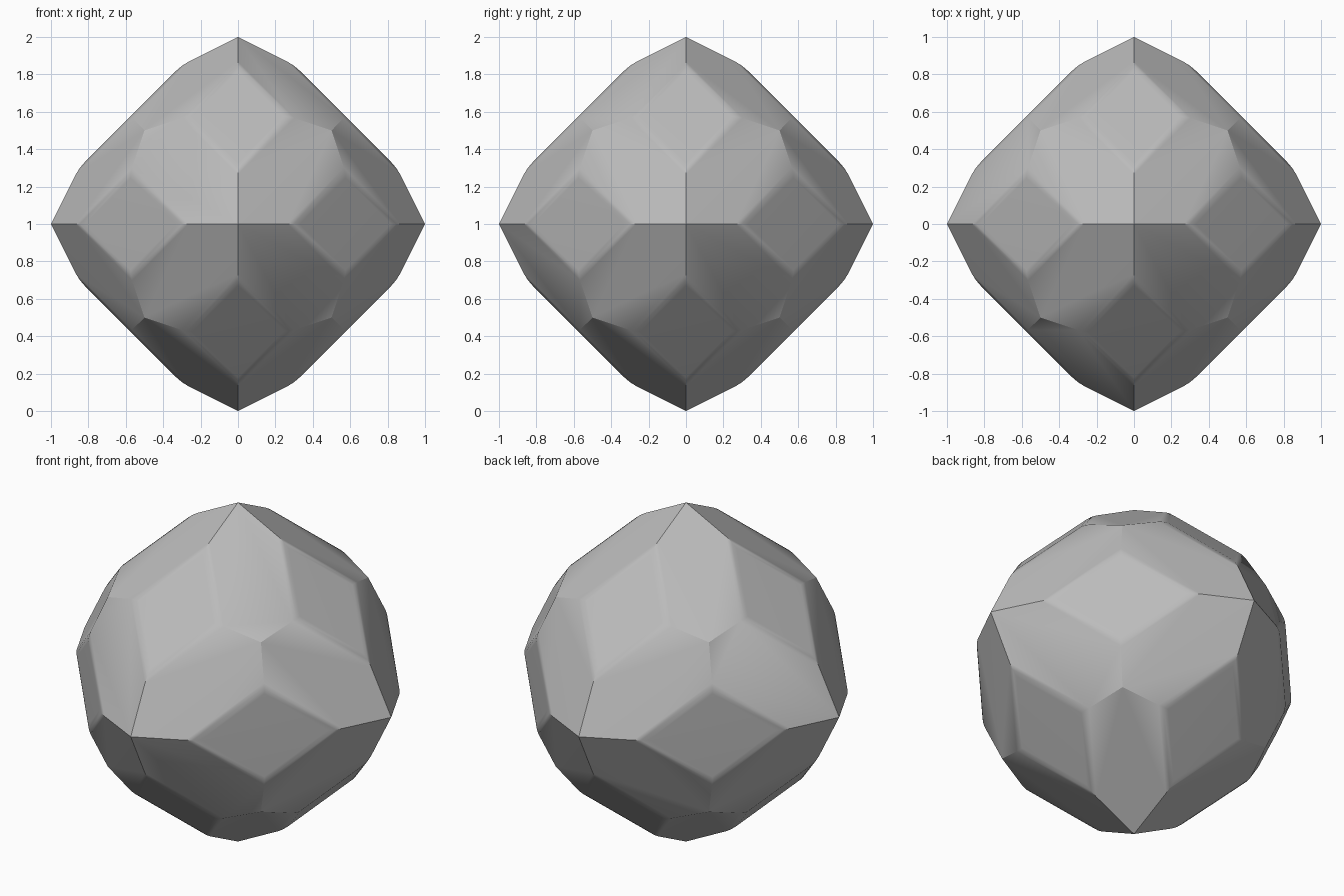
import bpy
import bmesh
import math
from mathutils import Vector

cube = bpy.data.objects.get("Cube")
if cube:
    bpy.data.objects.remove(cube, do_unlink=True)

RHOMB = 1.15                       # distance sum of the twelve rhombic cuts
NEAR, FAR = 2 - 1.5 * RHOMB, RHOMB / 2
CORNERS = [
    (0, 0, 1),                     # axis tips
    (0.5, 0.5, 0.5),               # three-fold corners
    (0, 2 - RHOMB - RHOMB + 0, 2 * RHOMB - 1 - 0.45 + 0),
    (NEAR, FAR, FAR),              # side corners of each rhombus
]
CORNERS[2] = (0, 2 * RHOMB - 2, 2 - RHOMB)  # long corners of each rhombus


def symmetric_points(corner):
    """All axis orders and sign flips of one corner."""
    points = set()
    for i in range(3):
        for j in range(3):
            if i == j:
                continue
            a, b, c = corner[i], corner[j], corner[3 - i - j]
            for sx in (-1, 1):
                for sy in (-1, 1):
                    for sz in (-1, 1):
                        points.add((a * sx, b * sy, c * sz))
    return points


# Crystal body: hull of the symmetric corners, with flat faces merged
bm = bmesh.new()
for corner in CORNERS:
    for point in symmetric_points(corner):
        bm.verts.new(Vector(point) + Vector((0, 0, 1)))
bmesh.ops.convex_hull(bm, input=bm.verts[:])
bmesh.ops.dissolve_limit(bm, angle_limit=math.radians(2),
                         verts=bm.verts[:], edges=bm.edges[:])
bmesh.ops.recalc_face_normals(bm, faces=bm.faces[:])

# Soft narrow bevel round every rhombus
rims = [e for e in bm.edges if any(len(f.verts) == 4 for f in e.link_faces)]
bmesh.ops.bevel(bm, geom=rims, offset=0.025, offset_type='OFFSET',
                segments=2, profile=0.5, affect='EDGES')

mesh = bpy.data.meshes.new("crystal")
bm.to_mesh(mesh)
bm.free()
crystal = bpy.data.objects.new("crystal", mesh)
bpy.context.collection.objects.link(crystal)

# Smooth the bevels, keep the other ridges crisp and the facets flat
bpy.ops.object.select_all(action='DESELECT')
crystal.select_set(True)
bpy.context.view_layer.objects.active = crystal
bpy.ops.object.shade_smooth_by_angle(angle=math.radians(31))
weighted = crystal.modifiers.new("flat_facets", 'WEIGHTED_NORMAL')
weighted.keep_sharp = True

# Plain grey stone
GREY = (0.5, 0.5, 0.5, 1)
stone = bpy.data.materials.new("grey_stone")
stone.use_nodes = True
stone.diffuse_color = GREY
stone.node_tree.nodes["Principled BSDF"].inputs["Base Color"].default_value = GREY
mesh.materials.append(stone)
